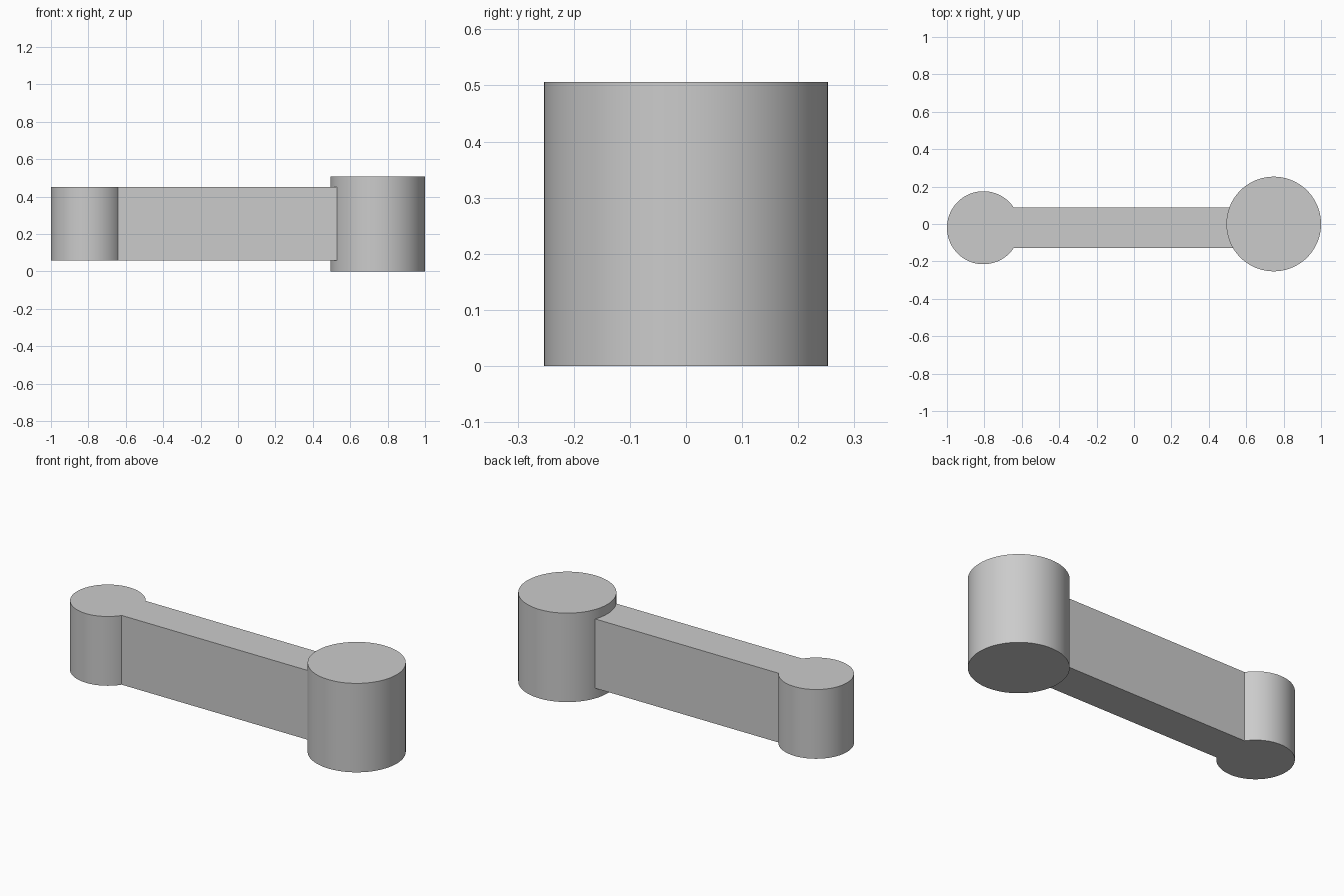
import bpy
import bmesh
from math import asin, cos, sin, tau

default = bpy.data.objects.get("Cube")
if default:
    bpy.data.objects.remove(default, do_unlink=True)

grey = bpy.data.materials.new("plain grey")
grey.use_nodes = True
grey.diffuse_color = (0.6, 0.6, 0.6, 1)
grey.node_tree.nodes["Principled BSDF"].inputs["Base Color"].default_value = (0.6, 0.6, 0.6, 1)


def extrude_outline(name, outline, bottom, top):
    """Raise a closed flat outline into a solid part."""
    bm = bmesh.new()
    base = bm.faces.new([bm.verts.new((x, y, bottom)) for x, y in outline])
    grown = bmesh.ops.extrude_face_region(bm, geom=[base], use_keep_orig=True)
    for v in grown["geom"]:
        if isinstance(v, bmesh.types.BMVert):
            v.co.z = top
    bmesh.ops.recalc_face_normals(bm, faces=bm.faces)
    mesh = bpy.data.meshes.new(name)
    bm.to_mesh(mesh)
    bm.free()
    mesh.materials.append(grey)
    obj = bpy.data.objects.new(name, mesh)
    bpy.context.collection.objects.link(obj)
    return obj


def arc(cx, cy, radius, start, end, steps):
    return [(cx + radius * cos(start + (end - start) * i / steps),
             cy + radius * sin(start + (end - start) * i / steps))
            for i in range(steps + 1)]


# Large round boss
boss_x, boss_r = 0.747, 0.253
boss = extrude_outline("large_boss", arc(boss_x, 0, boss_r, 0, tau, 96)[:-1], 0, 0.506)

# Straight arm and small round end share one keyhole outline
end_x, mid_y, end_r, half_width = -0.805, -0.02, 0.195, 0.108
meet = asin(half_width / end_r)
outline = arc(end_x, mid_y, end_r, meet, tau - meet, 80)
outline += [(boss_x, mid_y - half_width), (boss_x, mid_y + half_width)]
lever = extrude_outline("lever_arm", outline, 0.058, 0.452)

# Fuse the boss with the arm
join = lever.modifiers.new("fuse boss", "BOOLEAN")
join.operation = "UNION"
join.solver = "EXACT"
join.object = boss
bpy.ops.object.select_all(action="DESELECT")
lever.select_set(True)
bpy.context.view_layer.objects.active = lever
bpy.ops.object.modifier_apply(modifier=join.name)
bpy.data.objects.remove(boss, do_unlink=True)
bpy.ops.object.shade_smooth_by_angle(angle=0.5)
